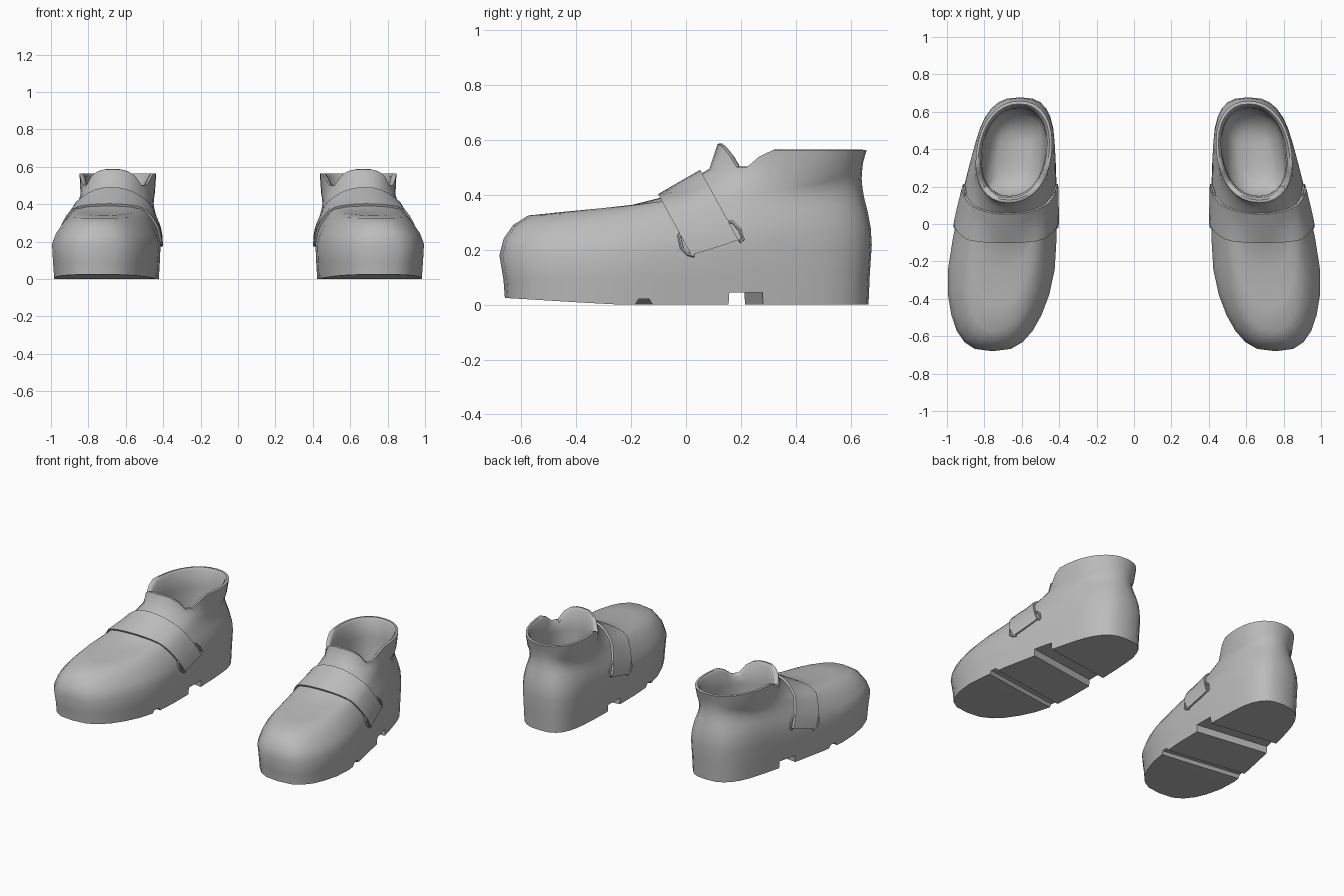
import bpy, bmesh, math
from mathutils import Vector
from mathutils.bvhtree import BVHTree

cube = bpy.data.objects.get("Cube")
if cube:
    bpy.data.objects.remove(cube, do_unlink=True)

leather = bpy.data.materials.new("grey_leather")
leather.use_nodes = True
GREY = (0.5, 0.5, 0.5, 1)
leather.diffuse_color = GREY
leather.node_tree.nodes["Principled BSDF"].inputs["Base Color"].default_value = GREY

COLUMNS = 32


def make_object(name, bm):
    bmesh.ops.recalc_face_normals(bm, faces=bm.faces)
    mesh = bpy.data.meshes.new(name)
    bm.to_mesh(mesh)
    bm.free()
    ob = bpy.data.objects.new(name, mesh)
    bpy.context.collection.objects.link(ob)
    mesh.materials.append(leather)
    return ob


def select(ob):
    bpy.ops.object.select_all(action='DESELECT')
    ob.select_set(True)
    bpy.context.view_layer.objects.active = ob


def finish(ob, angle=50):
    """Smooth the part and mirror it to make the pair."""
    select(ob)
    bpy.ops.object.shade_smooth_by_angle(angle=math.radians(angle))
    ob.modifiers.new("pair", 'MIRROR')


def clamp(value, low, high):
    return max(low, min(high, value))


def centre_x(y):
    return 0.683 - 0.108 * y


def collar_lift(u):
    """The collar dips beside the raised tongue, which tops out at the front."""
    if u > 0.68:
        return 0.023 - 0.11 * ((1 - u) / 0.32) ** 1.5
    return -0.087 * clamp((u - 0.25) / 0.43, 0, 1) ** 1.4


def ring(front_y, front_z, side_z, width, back_y, back_z, collar=False):
    """A slanted outline: squarer and wider at the ball when low, oval when high."""
    lowness = clamp((0.37 - side_z) / 0.16, 0, 1)
    power = 2.2 + 0.6 * lowness
    side_y = max(0.2, 0.34 + 0.3 * front_y)
    points = []
    for i in range(COLUMNS):
        turn = math.tau * i / COLUMNS
        c, s = math.cos(turn), math.sin(turn)
        u = abs(c) ** (2 / power)
        across = math.copysign(abs(s) ** (2 / power), s)
        end_y, end_z = (front_y, front_z) if c > 0 else (back_y, back_z)
        y = side_y + (end_y - side_y) * u
        z = side_z + (end_z - side_z) * u * u
        if side_z == 0:                   # toe spring of the sole
            z = max(0, -0.25 - y) * 0.06
        if collar and c > 0:
            z += collar_lift(u)
        widen = 1 - 0.45 * lowness * clamp(y, -0.3, 0.4)
        points.append((centre_x(y) + across * width * widen, y, z))
    return points


# Outer shell, sole to throat: front y, front z, side z, half width, back y
SHELL = [
    (-.66, 0, 0, .262, .665),
    (-.665, .09, .1, .268, .67),
    (-.68, .18, .19, .272, .677),
    (-.665, .24, .245, .262, .673),
    (-.63, .29, .295, .243, .662),
    (-.575, .325, .335, .223, .65),
    (-.44, .339, .37, .207, .643),
    (-.25, .35, .4, .198, .64),
    (-.1, .388, .425, .195, .642),
    (.085, .495, .45, .195, .645),
]
# Collar roll and lining: front y, height, half width, back y
COLLAR = [(.115, .563, .202, .658), (.128, .565, .188, .642), (.14, .55, .174, .63)]
LINING = [(.15, .44, .17, .62), (.14, .28, .18, .615), (.16, .17, .17, .58), (.24, .12, .1, .48)]

rings = [ring(fy, fz, sz, w, by, sz * 1.15) for fy, fz, sz, w, by in SHELL]
rings += [ring(fy, z, z, w, by, z, True) for fy, z, w, by in COLLAR]
rings += [ring(fy, z, z, w, by, z) for fy, z, w, by in LINING]

bm = bmesh.new()
rows = [[bm.verts.new(p) for p in points] for points in rings]
for a, b in zip(rows, rows[1:]):
    for i in range(COLUMNS):
        j = (i + 1) % COLUMNS
        bm.faces.new((a[i], a[j], b[j], b[i]))
for row in (rows[0], rows[-1]):          # outsole and insole in strips
    for i in range(COLUMNS // 2):
        strip = [row[i], row[i + 1], row[COLUMNS - i - 1], row[-i]]
        bm.faces.new(list(dict.fromkeys(strip)))
bmesh.ops.recalc_face_normals(bm, faces=bm.faces)
surface = BVHTree.FromBMesh(bm)
body = make_object("shoe_body", bm)


# Slanted grooves across the sole
def cut_groove(low, high, depth, slope):
    bm = bmesh.new()
    ends = []
    for x, shift in ((0.3, -0.085), (1.1, 0.03)):
        profile = ((low - slope, -.1), (high + slope, -.1), (high, depth), (low, depth))
        ends.append([bm.verts.new((x, y + shift, z)) for y, z in profile])
    bm.faces.new(ends[0])
    bm.faces.new(ends[1])
    for i in range(4):
        j = (i + 1) % 4
        bm.faces.new((ends[0][i], ends[0][j], ends[1][j], ends[1][i]))
    cutter = make_object("groove_cutter", bm)
    cutter.hide_render = True
    groove = body.modifiers.new("groove", 'BOOLEAN')
    groove.operation, groove.solver, groove.object = 'DIFFERENCE', 'EXACT', cutter
    select(body)
    bpy.ops.object.modifier_apply(modifier=groove.name)
    bpy.data.objects.remove(cutter, do_unlink=True)


cut_groove(.155, .28, .045, .008)
cut_groove(-.185, -.145, .02, .08)
finish(body)

# Instep strap: a band laid over the body surface, its ends cut aslant
down = Vector((0, .48, -.88)).normalized()
ARC = 22
bm = bmesh.new()
grid = []
across_band = (0, 0, .35, .7, 1, 1)
for n, v in enumerate(across_band):
    origin = Vector((.683, -.1 + .155 * v, .4 + .085 * v)) + down * .22
    span = math.radians(96 + 9 * v)
    line = []
    for k in range(ARC + 1):
        angle = span * (2 * clamp(k, 1, ARC - 1) - ARC) / (ARC - 2)
        ray = -down * math.cos(angle) + Vector((math.sin(angle), 0, 0))
        hit = surface.ray_cast(origin + ray, -ray)[0]
        edge = n in (0, len(across_band) - 1) or k in (0, ARC)
        line.append(bm.verts.new(hit + ray * (-.008 if edge else .014)))
    grid.append(line)
for a, b in zip(grid, grid[1:]):
    for k in range(ARC):
        bm.faces.new((a[k], a[k + 1], b[k + 1], b[k]))
finish(make_object("instep_strap", bm))


# Buckle brackets at both ends of the strap
def bracket(name, side, path):
    curve = bpy.data.curves.new(name, 'CURVE')
    curve.dimensions = '3D'
    curve.bevel_depth = .007
    curve.bevel_resolution = 1
    curve.use_fill_caps = True
    spline = curve.splines.new('POLY')
    spline.points.add(len(path) - 1)
    for point, (y, z) in zip(spline.points, path):
        hit = surface.ray_cast(Vector((.683 + side, y, z)), Vector((-side, 0, 0)))[0]
        point.co = (hit.x + side * .006, y, z, 1)
    ob = bpy.data.objects.new(name, curve)
    bpy.context.collection.objects.link(ob)
    curve.materials.append(leather)
    select(ob)
    bpy.ops.object.convert(target='MESH')
    finish(bpy.context.object)


for side, label in ((1, "outer"), (-1, "inner")):
    bracket(label + "_front_buckle", side,
            [(-.015, .268), (-.025, .25), (-.015, .205), (.005, .185), (.03, .178)])
    bracket(label + "_rear_buckle", side,
            [(.145, .305), (.17, .3), (.195, .275), (.208, .24), (.195, .23)])
